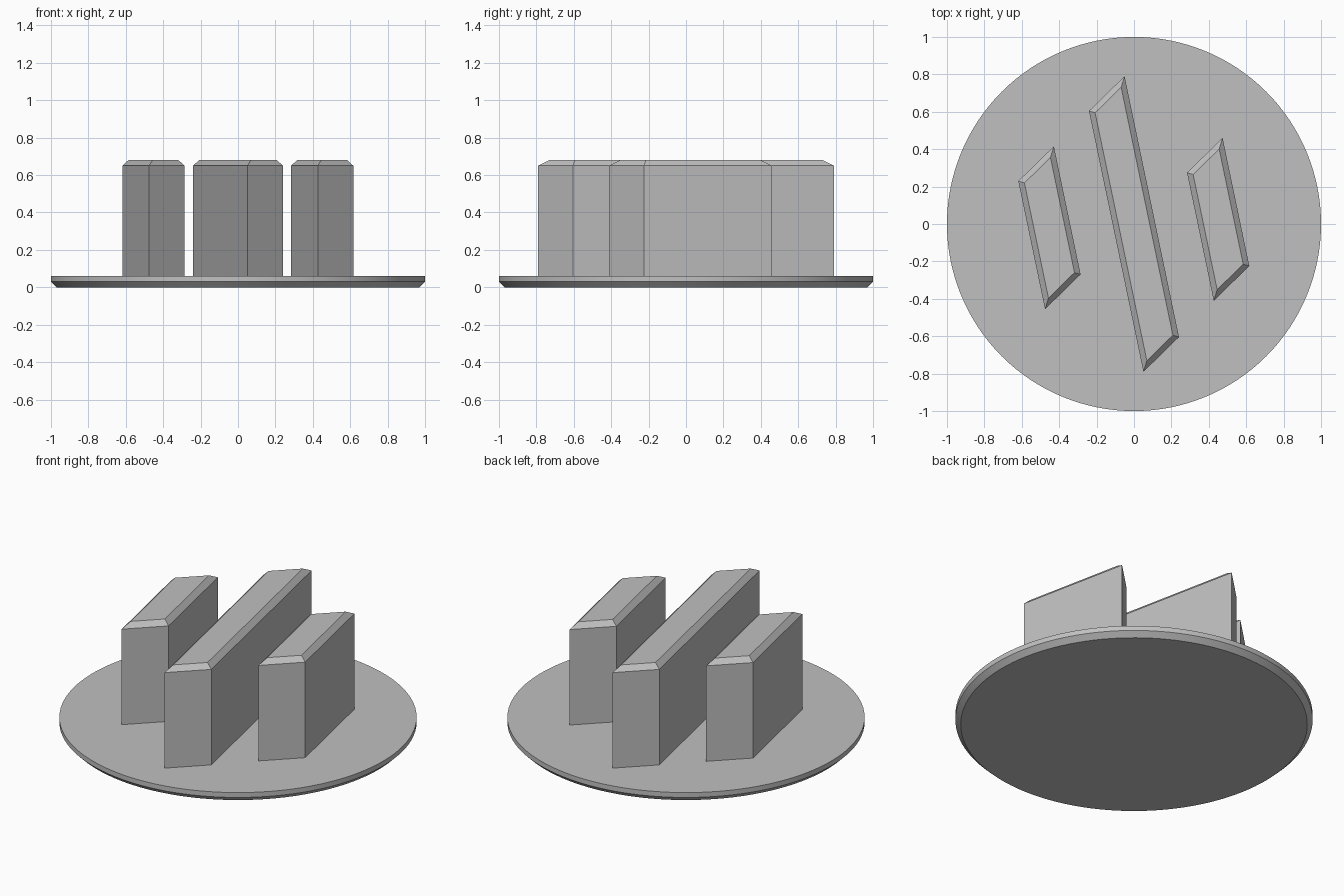
import bpy
import bmesh
from mathutils import Vector

cube = bpy.data.objects.get("Cube")
if cube:
    bpy.data.objects.remove(cube, do_unlink=True)

BASE_TOP = 0.06
BAR_TOP = 0.68
CHAMFER = 0.03

# One plain grey for every part
grey = bpy.data.materials.new("plain grey")
grey.use_nodes = True
colour = (0.53, 0.53, 0.53, 1)
grey.diffuse_color = colour
grey.node_tree.nodes["Principled BSDF"].inputs["Base Color"].default_value = colour


def finish(name, bm):
    bmesh.ops.recalc_face_normals(bm, faces=bm.faces)
    mesh = bpy.data.meshes.new(name)
    bm.to_mesh(mesh)
    bm.free()
    mesh.materials.append(grey)
    obj = bpy.data.objects.new(name, mesh)
    bpy.context.collection.objects.link(obj)
    return obj


def loft(name, rings):
    """Solid through a stack of matching rings, capped at both ends."""
    bm = bmesh.new()
    loops = [[bm.verts.new(p) for p in ring] for ring in rings]
    for low, high in zip(loops, loops[1:]):
        for i in range(len(low)):
            j = (i + 1) % len(low)
            bm.faces.new((low[i], low[j], high[j], high[i]))
    bm.faces.new(loops[0][::-1])
    bm.faces.new(loops[-1])
    return finish(name, bm)


def slanted_bar(name, centre, length):
    """Parallelogram prism with a chamfered top."""
    along, across = Vector((0.145, -0.695)).normalized(), Vector((0.19, 0.186))
    width = across.length
    across.normalize()
    shift = CHAMFER / abs(along.cross(across))

    def ring(z, inset):
        a, b = length / 2 - inset, width / 2 - inset
        return [(*(Vector(centre) + along * a * s + across * b * t), z)
                for s, t in ((-1, -1), (1, -1), (1, 1), (-1, 1))]

    return loft(name, [ring(BASE_TOP, 0), ring(BAR_TOP - CHAMFER, 0), ring(BAR_TOP, shift)])


# Round base plate with a chamfered lower rim
bm = bmesh.new()
bmesh.ops.create_cone(bm, cap_ends=True, segments=128, radius1=1, radius2=1, depth=BASE_TOP)
bmesh.ops.translate(bm, verts=bm.verts, vec=(0, 0, BASE_TOP / 2))
rim = [e for e in bm.edges if all(v.co.z < 0.01 for v in e.verts)]
bmesh.ops.bevel(bm, geom=rim, offset=CHAMFER, segments=1, affect='EDGES')
base = finish("base_plate", bm)
bpy.ops.object.select_all(action='DESELECT')
base.select_set(True)
bpy.context.view_layer.objects.active = base
bpy.ops.object.shade_smooth_by_angle()

# Three slanted bars, the middle one longest
slanted_bar("middle_bar", (0, 0), 1.425)
slanted_bar("right_bar", (-0.452, -0.02), 0.7)
slanted_bar("left_bar", (0.45, 0.025), 0.7)
